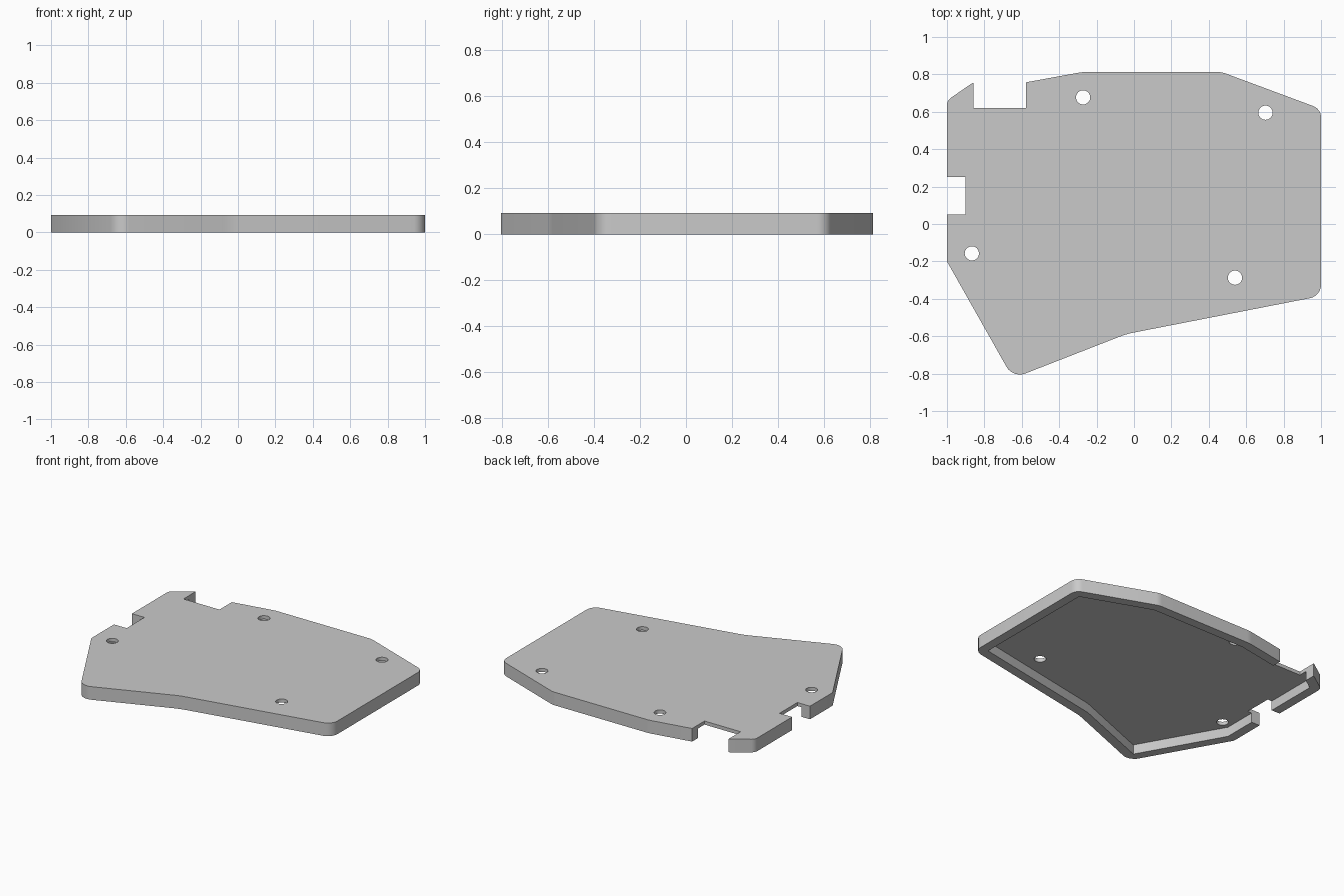
import bpy
import bmesh
import math
from mathutils import Vector

HEIGHT, SKIN, WALL = 0.092, 0.025, 0.065

old = bpy.data.objects.get("Cube")
if old:
    bpy.data.objects.remove(old, do_unlink=True)

grey = bpy.data.materials.new("plain grey")
grey.use_nodes = True
colour = (0.59, 0.59, 0.59, 1)
grey.diffuse_color = colour
grey.node_tree.nodes["Principled BSDF"].inputs["Base Color"].default_value = colour

# Counter-clockwise outline: x, y and how far each rounded corner reaches
OUTLINE = [
    (-1, -0.2, 0), (-0.647, -0.825, 0.07), (-0.04, -0.588, 0.04), (1, -0.385, 0.06),
    (1, 0.615, 0.045), (0.47, 0.812, 0.02), (-0.28, 0.812, 0.02),
    (-0.58, 0.757, 0), (-0.86, 0.757, 0.015), (-1, 0.66, 0.025),
]


def rounded(outline, steps=6):
    """Replace each corner by a circular arc tangent to both edges."""
    points = []
    for i, (x, y, reach) in enumerate(outline):
        p = Vector((x, y))
        if not reach:
            points.append(p)
            continue
        a = (Vector(outline[i - 1][:2]) - p).normalized()
        b = (Vector(outline[(i + 1) % len(outline)][:2]) - p).normalized()
        half = a.angle(b) / 2
        centre = p + (a + b).normalized() * reach / math.cos(half)
        start, end = p + a * reach - centre, p + b * reach - centre
        for k in range(steps + 1):
            toward = start.lerp(end, k / steps).normalized()
            points.append(centre + toward * start.length)
    return points


def inset(outline, distance):
    """Move every edge inwards, keeping sharp corners."""
    points = []
    for i, (x, y, _) in enumerate(outline):
        p = Vector((x, y))
        u = (p - Vector(outline[i - 1][:2])).normalized()
        v = (Vector(outline[(i + 1) % len(outline)][:2]) - p).normalized()
        n, m = Vector((-u.y, u.x)), Vector((-v.y, v.x))
        points.append(p + (n + m) * distance / (1 + n.dot(m)))
    return points


def prism(name, points, low, high):
    bm = bmesh.new()
    face = bm.faces.new([bm.verts.new((p[0], p[1], low)) for p in points])
    up = bmesh.ops.extrude_face_region(bm, geom=[face])["geom"]
    verts = [g for g in up if isinstance(g, bmesh.types.BMVert)]
    bmesh.ops.translate(bm, verts=verts, vec=(0, 0, high - low))
    bmesh.ops.recalc_face_normals(bm, faces=bm.faces)
    mesh = bpy.data.meshes.new(name)
    bm.to_mesh(mesh)
    bm.free()
    mesh.materials.append(grey)
    obj = bpy.data.objects.new(name, mesh)
    bpy.context.collection.objects.link(obj)
    return obj


def box(x0, x1, y0, y1):
    return [(x0, y0), (x1, y0), (x1, y1), (x0, y1)]


def circle(x, y, radius, sides=32):
    turn = math.tau / sides
    return [(x + radius * math.cos(i * turn), y + radius * math.sin(i * turn))
            for i in range(sides)]


# Shell with a hollow underside
cover = prism("cover_plate", rounded(OUTLINE), 0, HEIGHT)
cutters = [prism("cavity_cutter", inset(OUTLINE, WALL), -0.1, HEIGHT - SKIN)]

# Connector notches and screw holes
for area in (box(-0.858, -0.578, 0.62, 1), box(-1.1, -0.902, 0.052, 0.25)):
    cutters.append(prism("notch_cutter", area, -0.2, 0.3))
for x, y in ((-0.272, 0.677), (0.703, 0.595), (-0.867, -0.157), (0.54, -0.287)):
    cutters.append(prism("hole_cutter", circle(x, y, 0.038), -0.2, 0.3))

bpy.context.view_layer.objects.active = cover
for cutter in cutters:
    cut = cover.modifiers.new("cut", "BOOLEAN")
    cut.operation = "DIFFERENCE"
    cut.solver = "EXACT"
    cut.object = cutter
    bpy.ops.object.modifier_apply(modifier=cut.name)
    bpy.data.objects.remove(cutter, do_unlink=True)

# Smooth rounded corners, crisp edges
bpy.ops.object.select_all(action="DESELECT")
cover.select_set(True)
bpy.ops.object.shade_smooth_by_angle(angle=math.radians(30))
